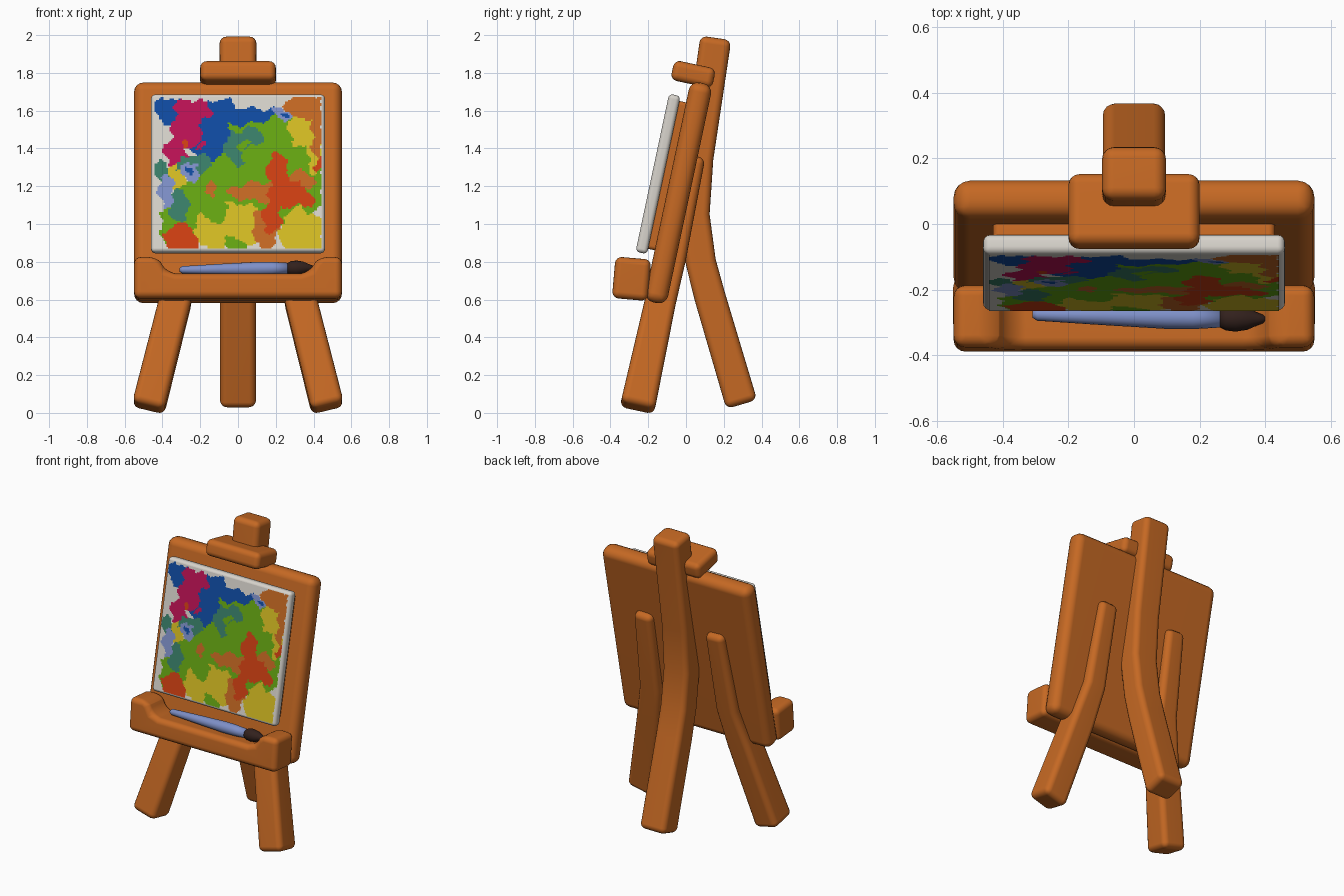
import bpy, bmesh, math
from mathutils import Matrix, Vector

if "Cube" in bpy.data.objects:
    bpy.data.objects.remove(bpy.data.objects["Cube"])

TILT = math.radians(-12)


def material(name, r, g, b):
    mat = bpy.data.materials.new(name)
    mat.use_nodes = True
    mat.diffuse_color = (r, g, b, 1)
    shader = mat.node_tree.nodes["Principled BSDF"]
    shader.inputs["Base Color"].default_value = (r, g, b, 1)
    shader.inputs["Roughness"].default_value = 0.7
    return mat


wood = material("orange_wood", 0.56, 0.14, 0.017)
white = material("canvas_white", 0.68, 0.65, 0.60)
blue = material("blue_paint", 0.005, 0.07, 0.36)
magenta = material("magenta_paint", 0.50, 0.006, 0.09)
green = material("green_paint", 0.13, 0.38, 0.006)
yellow = material("yellow_paint", 0.66, 0.50, 0.017)
red = material("red_paint", 0.62, 0.05, 0.006)
teal = material("teal_paint", 0.04, 0.21, 0.14)
lavender = material("lavender", 0.21, 0.28, 0.58)
dark = material("dark_bristle", 0.032, 0.015, 0.012)


def finish(name, bm, mat, bevel=0.0):
    """Turn a bmesh into a smooth object with softly rounded edges."""
    bmesh.ops.recalc_face_normals(bm, faces=bm.faces)
    mesh = bpy.data.meshes.new(name)
    bm.to_mesh(mesh)
    bm.free()
    mesh.materials.append(mat)
    mesh.polygons.foreach_set("use_smooth", [True] * len(mesh.polygons))
    obj = bpy.data.objects.new(name, mesh)
    bpy.context.collection.objects.link(obj)
    if bevel:
        mod = obj.modifiers.new("round_edges", "BEVEL")
        mod.width, mod.segments = bevel, 4
        mod.limit_method, mod.angle_limit = "ANGLE", math.radians(35)
        obj.modifiers.new("flat_shading", "WEIGHTED_NORMAL")
    return obj


def box(name, mat, size, centre, bevel, tilt=TILT):
    bm = bmesh.new()
    bmesh.ops.create_cube(bm, size=1)
    bmesh.ops.scale(bm, vec=size, verts=bm.verts)
    obj = finish(name, bm, mat, bevel)
    obj.location, obj.rotation_euler.x = centre, tilt
    return obj


def loft(name, mat, rings, bevel=0.0):
    """Skin a row of vertex rings and cap both ends."""
    bm = bmesh.new()
    loops = [[bm.verts.new(p) for p in ring] for ring in rings]
    count = len(loops[0])
    for a, b in zip(loops, loops[1:]):
        for i in range(count):
            j = (i + 1) % count
            bm.faces.new((a[i], a[j], b[j], b[i]))
    bm.faces.new(loops[0])
    bm.faces.new(loops[-1])
    return finish(name, bm, mat, bevel)


def beam(name, stations, bevel):
    """Rectangular bar swept through (x, y, z, width, depth) stations."""
    points = [Vector(s[:3]) for s in stations]
    rings = []
    for i, (p, s) in enumerate(zip(points, stations)):
        along = (points[min(i + 1, len(points) - 1)] - points[max(i - 1, 0)]).normalized()
        side = (Vector((1, 0, 0)) - along * along.x).normalized() * s[3] / 2
        deep = along.cross(side).normalized() * s[4] / 2
        rings.append([p + side + deep, p - side + deep, p - side - deep, p + side - deep])
    return loft(name, wood, rings, bevel)


# Frame: backboard, canvas mount, canvas and top clamp
box("backboard", wood, (1.1, 0.12, 1.19), (0, -0.04, 1.165), 0.05)
box("canvas_mount", wood, (0.86, 0.08, 0.8), (0, -0.105, 1.257), 0.02)
box("canvas", white, (0.92, 0.062, 0.855), (0, -0.148, 1.265), 0.022)
box("top_clamp", wood, (0.4, 0.225, 0.107), (0, 0.038, 1.793), 0.034)

# Bent rear post and the two front legs
beam("rear_post", [(0, 0.158, 1.985, 0.195, 0.165), (0, 0.065, 1.35, 0.19, 0.16),
                   (0, 0.045, 1.05, 0.19, 0.16), (0, 0.078, 0.8, 0.19, 0.16),
                   (0, 0.125, 0.62, 0.19, 0.165), (0, 0.295, 0.045, 0.19, 0.17)], 0.036)
for label, s in (("left", 1), ("right", -1)):
    beam(label + "_front_leg", [(s * 0.475, -0.258, 0.025, 0.175, 0.185),
                                (s * 0.335, -0.138, 0.58, 0.17, 0.165),
                                (s * 0.285, -0.07, 0.82, 0.15, 0.14),
                                (s * 0.265, 0.043, 1.36, 0.13, 0.12)], 0.036)

# Tray with raised ends, extruded from its front outline
half = [(0.55, -0.11), (0.55, 0.11), (0.44, 0.11), (0.41, 0.085), (0.385, 0.04), (0.33, 0.022)]
outline = half + [(-x, z) for x, z in reversed(half)]
tray = loft("brush_tray", wood, [[(x, y, z) for x, z in outline] for y in (-0.095, 0.095)], 0.035)
tray.location, tray.rotation_euler.x = (0, -0.288, 0.71), math.radians(-5)


# Paintbrush lying in the tray, turned about its long axis
def turned(name, mat, profile):
    steps = [math.tau * i / 16 for i in range(16)]
    return loft(name, mat, [[(x, -0.282 - 0.02 * x + r * math.cos(a), 0.762 + 0.015 * x + r * math.sin(a))
                             for a in steps] for x, r in profile])


turned("brush_handle", lavender, [(-0.31, 0.01), (-0.295, 0.019), (-0.1, 0.028), (0.1, 0.036),
                                  (0.18, 0.035), (0.27, 0.028)])
turned("brush_bristles", dark, [(0.26, 0.027), (0.28, 0.037), (0.31, 0.04), (0.345, 0.034),
                                (0.38, 0.018), (0.42, 0.003)])

# Painting: layered daubs, each an ellipse (x, z, radius x, radius z) in hundredths
layers = []


def daub(mat, *ellipses):
    layers.append((mat, ellipses))


daub(green, (14, 129, 31, 31), (-17, 113, 16, 13), (-31, 99, 10, 14), (36, 129, 8, 30))
daub(yellow, (-3, 99, 20, 12), (-13, 92, 9, 6), (34, 95, 12, 14), (33, 151, 6, 11),
     (41, 142, 4, 16), (-33, 125, 5, 7))
daub(green, (-2, 89, 6, 4), (-12, 106, 7, 5), (38, 115, 7, 9))
daub(wood, (35, 162, 10, 7), (42, 150, 3, 17), (14, 117, 19, 5), (15, 98, 7, 11),
     (33, 123, 7, 5), (-14, 119, 3, 4))
daub(red, (21, 128, 6, 9), (25, 116, 9, 7), (34, 114, 6, 5), (18, 104, 5, 9),
     (-30, 92, 9, 8), (43, 131, 2, 4))
daub(blue, (-37, 160, 8, 7), (-4, 157, 20, 5), (-15, 146, 12, 10), (-18, 137, 5, 5),
     (-9, 161, 9, 5), (13, 159, 14, 2))
daub(magenta, (-24, 160, 10, 6), (-27, 150, 8, 10), (-33, 139, 6, 8), (-19, 141, 2, 2))
daub(red, (-28, 142, 2, 2))
daub(teal, (0, 140, 7, 9), (7, 146, 6, 5), (-23, 131, 9, 6), (-40, 127, 4, 7), (-31, 109, 5, 9))
daub(green, (3, 142, 3, 2), (5, 136, 4, 4))
daub(lavender, (-25, 128, 5, 5), (23, 158, 5, 3), (-38, 118, 4, 9))
daub(blue, (-25, 129, 2, 2), (24, 158, 2, 1))


def paint_at(x, z):
    """Topmost daub covering a point, with wavering outlines."""
    x, z = 100 * x, 100 * z
    u = x + 1.2 * math.sin(z * 0.55) + 0.5 * math.sin(z * 1.3 + x)
    v = z + 1.2 * math.sin(x * 0.5 + 1) + 0.5 * math.sin(x * 1.2 - z)
    found = white
    if abs(u) < 45:
        for mat, ellipses in layers:
            if any(((u - a) / ra) ** 2 + ((v - b) / rb) ** 2 < 1 for a, b, ra, rb in ellipses):
                found = mat
    return found


bm = bmesh.new()
bmesh.ops.create_grid(bm, x_segments=110, y_segments=100, size=0.5)
bmesh.ops.scale(bm, vec=(0.885, 0.82, 1), verts=bm.verts)
bmesh.ops.rotate(bm, matrix=Matrix.Rotation(math.radians(90), 3, "X"), verts=bm.verts)
bmesh.ops.translate(bm, vec=(0, -0.033, 0), verts=bm.verts)
placement = Matrix.Translation((0, -0.148, 1.265)) @ Matrix.Rotation(TILT, 4, "X")
bmesh.ops.transform(bm, matrix=placement, verts=bm.verts)
palette = [white, blue, magenta, green, yellow, red, teal, lavender, wood]
for face in bm.faces:
    spot = face.calc_center_median()
    face.material_index = palette.index(paint_at(spot.x, spot.z))
    if face.normal.y > 0:
        face.normal_flip()
mesh = bpy.data.meshes.new("painting")
bm.to_mesh(mesh)
bm.free()
for mat in palette:
    mesh.materials.append(mat)
bpy.context.collection.objects.link(bpy.data.objects.new("painting", mesh))
